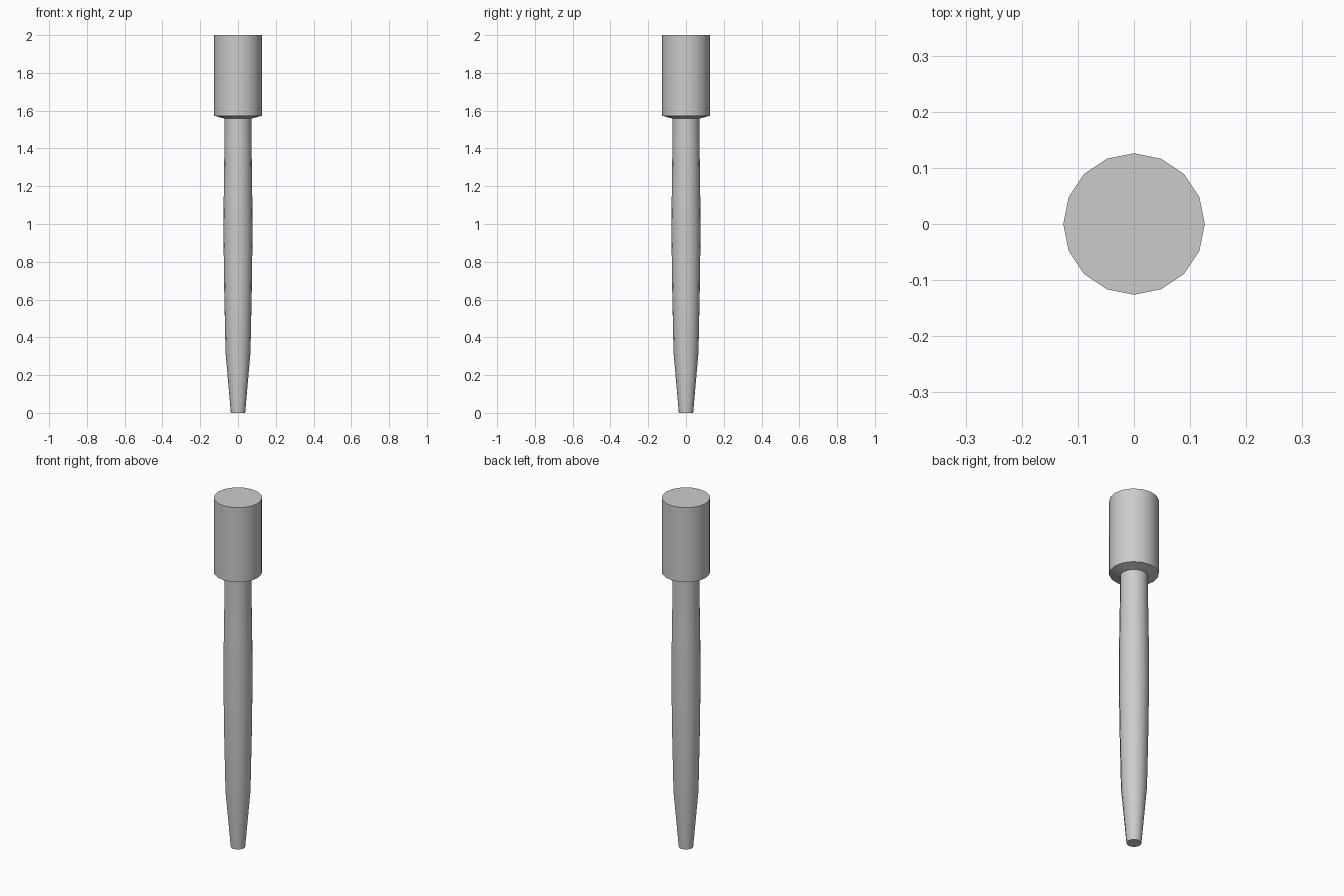
import bpy, bmesh
from math import cos, sin, tau, radians

if "Cube" in bpy.data.objects:
    bpy.data.objects.remove(bpy.data.objects["Cube"])

SIDES = 16


def lathe(name, profile):
    """Turn a (radius, height) profile, bottom to top, into a capped solid."""
    bm = bmesh.new()
    rings = [[bm.verts.new((r * cos(tau * i / SIDES), r * sin(tau * i / SIDES), z))
              for i in range(SIDES)] for r, z in profile]
    for low, high in zip(rings, rings[1:]):
        for i in range(SIDES):
            j = (i + 1) % SIDES
            bm.faces.new((low[i], low[j], high[j], high[i]))
    bm.faces.new(rings[0][::-1])
    bm.faces.new(rings[-1])
    mesh = bpy.data.meshes.new(name)
    bm.to_mesh(mesh)
    bm.free()
    obj = bpy.data.objects.new(name, mesh)
    bpy.context.collection.objects.link(obj)
    bpy.ops.object.select_all(action='DESELECT')
    obj.select_set(True)
    bpy.context.view_layer.objects.active = obj
    bpy.ops.object.shade_smooth_by_angle(angle=radians(30))
    return obj


# One turned piece: blunt tip, gently swelling shaft, wide head with sloped underside
lathe("turned_peg", [
    (0.038, 0.0), (0.066, 0.32), (0.073, 0.65), (0.077, 0.95),
    (0.075, 1.2), (0.072, 1.4), (0.071, 1.558),
    (0.126, 1.573), (0.126, 2.0),
])
